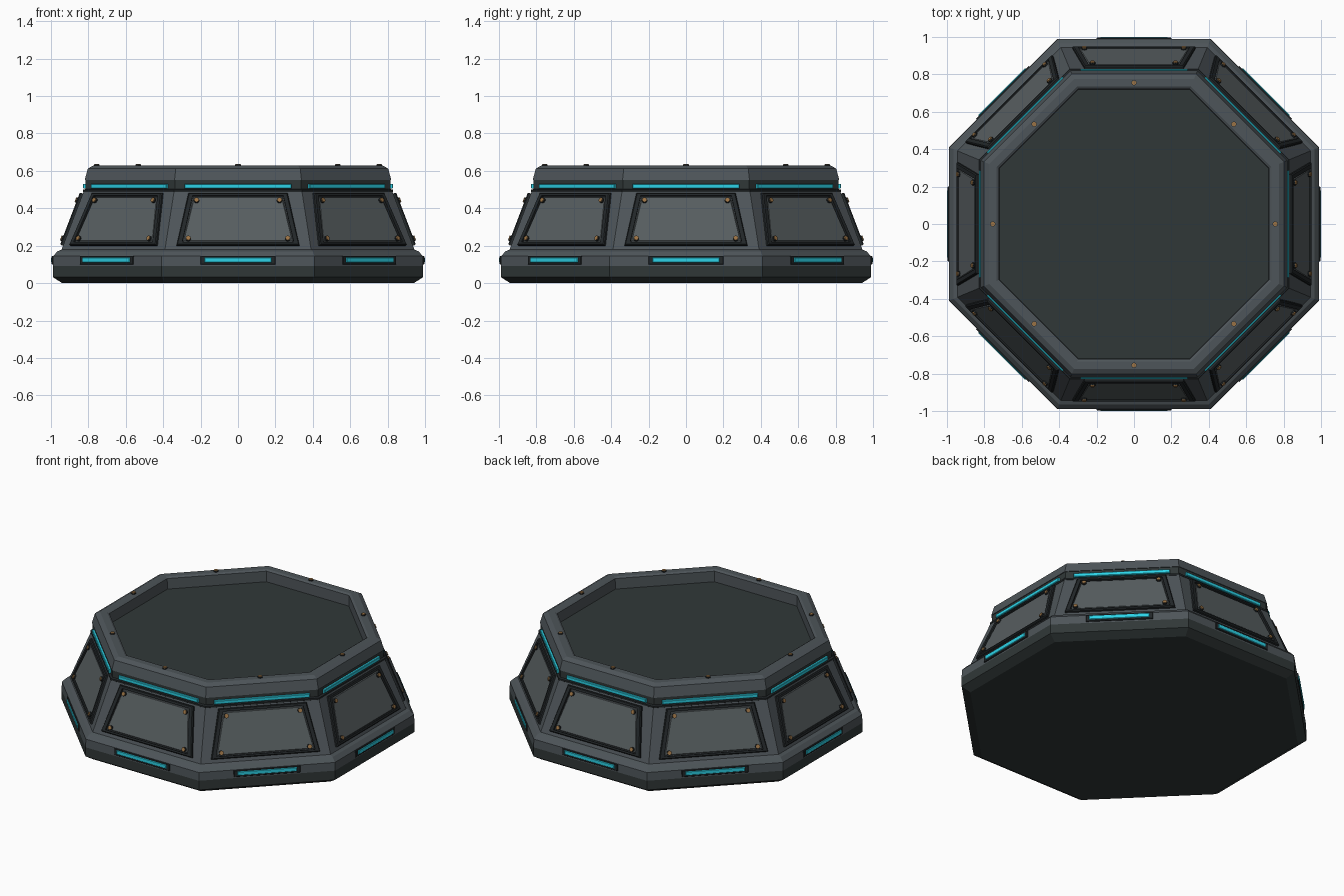
import bpy
import bmesh
from math import pi, cos, sin, atan2, hypot
from mathutils import Matrix, Vector

if "Cube" in bpy.data.objects:
    bpy.data.objects.remove(bpy.data.objects["Cube"], do_unlink=True)

SIDES = 8


def material(name, rgb):
    m = bpy.data.materials.new(name)
    m.use_nodes = True
    m.diffuse_color = (*rgb, 1)
    bsdf = m.node_tree.nodes["Principled BSDF"]
    bsdf.inputs["Base Color"].default_value = (*rgb, 1)
    bsdf.inputs["Roughness"].default_value = 0.6
    return m


HULL = material("hull grey", (0.075, 0.09, 0.1))
PANEL = material("panel grey", (0.095, 0.112, 0.118))
DARK = material("dark metal", (0.03, 0.039, 0.039))
TRIM = material("black trim", (0.016, 0.02, 0.022))
GLOW = material("cyan light", (0.025, 0.65, 0.8))
COPPER = material("copper", (0.32, 0.17, 0.06))


def stack(bm, loops, matrix=Matrix(), closed=False):
    """Skin a list of point loops; cap the ends unless the skin closes on itself."""
    rings = [[bm.verts.new(matrix @ Vector(p)) for p in loop] for loop in loops]
    pairs = list(zip(rings, rings[1:]))
    if closed:
        pairs.append((rings[-1], rings[0]))
    else:
        bm.faces.new(rings[0])
        bm.faces.new(rings[-1])
    for a, b in pairs:
        n = len(a)
        for i in range(n):
            j = (i + 1) % n
            bm.faces.new((a[i], a[j], b[j], b[i]))


def finish(name, bm, mat):
    bmesh.ops.recalc_face_normals(bm, faces=bm.faces)
    mesh = bpy.data.meshes.new(name)
    bm.to_mesh(mesh)
    bm.free()
    mesh.materials.append(mat)
    bpy.context.collection.objects.link(bpy.data.objects.new(name, mesh))


def octagon(apothem, z):
    r = apothem / cos(pi / SIDES)
    angles = [(2 * i + 1) * pi / SIDES for i in range(SIDES)]
    return [(r * cos(a), r * sin(a), z) for a in angles]


def lathe(name, profile, mat, closed=False):
    bm = bmesh.new()
    stack(bm, [octagon(r, z) for r, z in profile], closed=closed)
    finish(name, bm, mat)


def around(name, mat, apothem, z, tilt, loop_sets, closed=False):
    """Repeat parts on every side; local x runs along the side, y up, z outward."""
    bm = bmesh.new()
    for k in range(SIDES):
        m = (Matrix.Rotation(k * pi * 2 / SIDES, 4, "Z")
             @ Matrix.Translation((0, -apothem, z))
             @ Matrix.Rotation(pi / 2 - tilt, 4, "X"))
        for loops in loop_sets:
            stack(bm, loops, m, closed)
    finish(name, bm, mat)


def trapezoid(bottom, top, v0, v1, w, inset=0.0):
    b, t, v0, v1 = bottom - inset, top - inset, v0 + inset, v1 - inset
    return [(-b, v0, w), (b, v0, w), (t, v1, w), (-t, v1, w)]


def bar(half, height, w0, w1):
    """Flat strip with a small chamfer round its outer face."""
    h = height / 2
    return [trapezoid(half, half, -h, h, w0),
            trapezoid(half, half, -h, h, w1 - 0.003),
            trapezoid(half, half, -h, h, w1, 0.003)]


def disc(x, y, r, w0, w1):
    ring = [(x + r * cos(i * pi / 4), y + r * sin(i * pi / 4)) for i in range(8)]
    return [[(px, py, w) for px, py in ring] for w in (w0, w1)]


# Stacked octagonal shell
lathe("base_skirt", [(0.94, 0), (0.99, 0.032), (0.99, 0.092)], DARK)
lathe("base_rim", [(0.99, 0.092), (0.988, 0.145), (0.965, 0.17), (0.94, 0.18)], HULL)
LOW, HIGH = (0.945, 0.175), (0.825, 0.49)
lathe("sloped_body", [LOW, HIGH], HULL)
lathe("band_lip", [(0.822, 0.484), (0.828, 0.488), (0.828, 0.499), (0.815, 0.503)], TRIM)
lathe("light_band", [(0.815, 0.5), (0.815, 0.552)], DARK)
lathe("top_rim", [(0.78, 0.55), (0.82, 0.55), (0.803, 0.612), (0.775, 0.628),
                  (0.735, 0.628), (0.722, 0.62), (0.718, 0.5), (0.78, 0.5)],
      HULL, closed=True)

# Sunken deck with a thin inlaid plate
lathe("deck", [(0.73, 0.5), (0.73, 0.525)], DARK)
lathe("deck_inlay", [(0.52, 0.525), (0.517, 0.529)], DARK)

# Armour panels in raised frames on the sloped sides
run, rise = LOW[0] - HIGH[0], HIGH[1] - LOW[1]
slope = dict(apothem=LOW[0], z=LOW[1], tilt=atan2(run, rise))
length = hypot(run, rise)
frame = (0.328, 0.265, 0.026, length - 0.012)
inner = (0.298, 0.242, 0.042, length - 0.03)
around("panel_frame", TRIM, loop_sets=[[
    trapezoid(*frame, -0.005), trapezoid(*frame, 0.011), trapezoid(*frame, 0.017, 0.005),
    trapezoid(*inner, 0.017), trapezoid(*inner, -0.005)]], closed=True, **slope)
around("side_panel", PANEL, loop_sets=[[
    trapezoid(*inner, -0.004, 0.004), trapezoid(*inner, 0.008, 0.004),
    trapezoid(*inner, 0.012, 0.009)]], **slope)

# Rivets: dark washer with a copper head
spots = [(s * x, y) for s in (-1, 1) for x, y in ((0.266, 0.062), (0.222, 0.28))]
around("panel_rivet_washer", TRIM,
       loop_sets=[disc(x, y, 0.015, 0.01, 0.021) for x, y in spots], **slope)
around("panel_rivet_head", COPPER,
       loop_sets=[disc(x, y, 0.0125, 0.02, 0.026) for x, y in spots], **slope)
flat = dict(apothem=0.755, z=0.628, tilt=pi / 2)
around("rim_rivet_washer", TRIM, loop_sets=[disc(0, 0, 0.015, -0.002, 0.006)], **flat)
around("rim_rivet_head", COPPER, loop_sets=[disc(0, 0, 0.0125, 0.005, 0.01)], **flat)

# Light strips on the upper band and the base rim
around("upper_light", GLOW, 0.815, 0.518, 0, [bar(0.287, 0.024, -0.002, 0.014)])
around("lower_light_housing", TRIM, 0.986, 0.122, 0, [bar(0.2, 0.044, -0.002, 0.01)])
around("lower_light", GLOW, 0.986, 0.124, 0, [bar(0.18, 0.026, 0.004, 0.014)])
